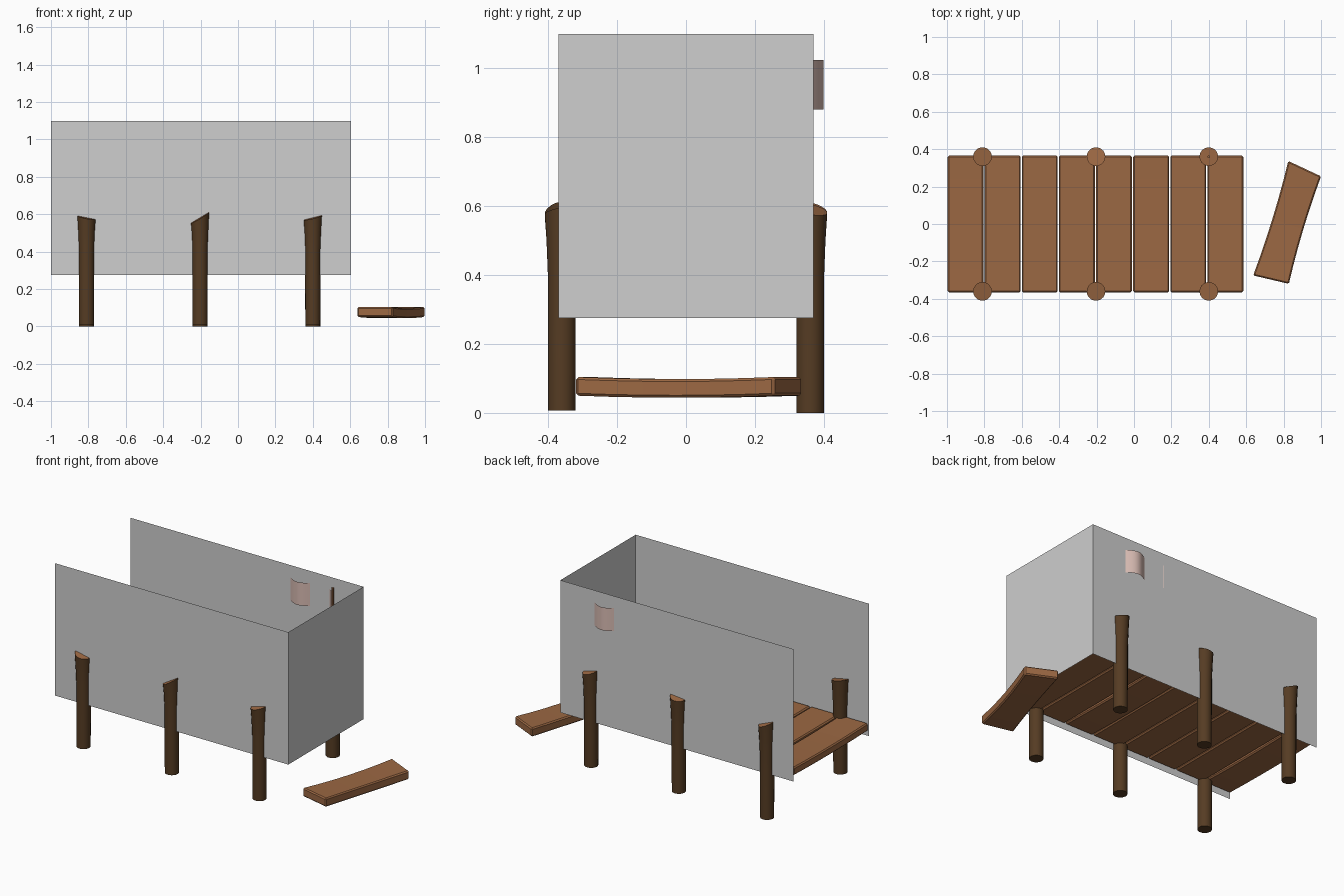
import bpy, bmesh, math
from mathutils import Vector

if "Cube" in bpy.data.objects:
    bpy.data.objects.remove(bpy.data.objects["Cube"])


def material(name, rgb):
    m = bpy.data.materials.new(name)
    m.diffuse_color = (*rgb, 1)
    m.use_nodes = True
    m.node_tree.nodes["Principled BSDF"].inputs["Base Color"].default_value = m.diffuse_color
    return m


WOOD = material("plank wood", (0.33, 0.138, 0.056))
BARK = material("dark bark", (0.092, 0.045, 0.017))
GREY = material("panel grey", (0.62, 0.62, 0.62))
CLOTH = material("pale pink cloth", (0.69, 0.50, 0.45))


def finish(name, bm, mats, smooth=False):
    bmesh.ops.recalc_face_normals(bm, faces=bm.faces)
    me = bpy.data.meshes.new(name)
    bm.to_mesh(me)
    bm.free()
    for m in mats:
        me.materials.append(m)
    ob = bpy.data.objects.new(name, me)
    bpy.context.collection.objects.link(ob)
    if smooth:
        bpy.ops.object.select_all(action='DESELECT')
        ob.select_set(True)
        bpy.context.view_layer.objects.active = ob
        bpy.ops.object.shade_smooth_by_angle(angle=math.radians(35))
    return ob


def plank(name, corners, z0, z1, sag=0.0, waist=0.0, steps=6):
    # corners: front-left, front-right, back-right, back-left
    fl, fr, br, bl = [Vector(c) for c in corners]
    bm = bmesh.new()
    rings = []
    for i in range(steps + 1):
        t = i / steps
        k = 4 * t * (1 - t)
        a, b = fl.lerp(bl, t), fr.lerp(br, t)
        a, b = a.lerp(b, waist * k), b.lerp(a, waist * k)
        rings.append([bm.verts.new((p.x, p.y, z - sag * k))
                      for p, z in ((a, z0), (b, z0), (b, z1), (a, z1))])
    for r, s in zip(rings, rings[1:]):
        for j in range(4):
            bm.faces.new((r[j], r[(j + 1) % 4], s[(j + 1) % 4], s[j]))
    bm.faces.new(rings[0])
    bm.faces.new(rings[-1])
    ob = finish(name, bm, [WOOD])
    bev = ob.modifiers.new("soft edges", 'BEVEL')
    bev.width = 0.007
    bev.segments = 1
    bev.limit_method = 'ANGLE'
    bev.angle_limit = math.radians(40)
    return ob


# deck planks
for i in range(8):
    x0 = -0.997 + i * 0.1985
    x1 = x0 + 0.192
    plank(f"deck_plank_{i + 1}",
          [(x0, -0.365), (x1, -0.365), (x1, 0.365), (x0, 0.365)],
          0.308, 0.358, sag=0.006 if i in (0, 5) else 0.0)

# loose plank lying beside the deck
plank("loose_plank", [(0.637, -0.275), (0.828, -0.32), (1.0, 0.255), (0.825, 0.337)],
      0.05, 0.104, sag=0.006, waist=0.05)


# flared posts with slanted pale tops
def post(name, x, y, base, slope_x, slope_y, top=0.59, sides=18):
    bm = bmesh.new()
    rings = []
    for z, r in ((base, 0.040), (0.2, 0.041), (0.4, 0.041), (0.5, 0.045), (top, 0.050)):
        ring = []
        for k in range(sides):
            a = 2 * math.pi * k / sides
            dx, dy = r * math.cos(a), r * math.sin(a)
            dz = slope_x * dx + slope_y * dy if z == top else 0
            ring.append(bm.verts.new((x + dx, y + dy, z + dz)))
        rings.append(ring)
    for r, s in zip(rings, rings[1:]):
        for k in range(sides):
            n = (k + 1) % sides
            bm.faces.new((r[k], r[n], s[n], s[k]))
    bm.faces.new(rings[0])
    bm.faces.new(rings[-1]).material_index = 1
    finish(name, bm, [BARK, WOOD], smooth=True)


for n, x, front_slope, back_slope in (("left", -0.81, -0.2, -0.4),
                                      ("middle", -0.203, 0.6, 0.1),
                                      ("right", 0.4, 0.25, -0.3)):
    post(f"front_post_{n}", x, -0.36, 0.007, front_slope, 0.15, top=0.583)
    post(f"back_post_{n}", x, 0.36, 0.0, back_slope, -0.2)


# thin upright panels around three sides
def sheet(name, path, z0, z1, mat, smooth=False):
    bm = bmesh.new()
    cols = [(bm.verts.new((x, y, z0)), bm.verts.new((x, y, z1))) for x, y in path]
    for a, b in zip(cols, cols[1:]):
        bm.faces.new((a[0], b[0], b[1], a[1]))
    return finish(name, bm, [mat], smooth)


sheet("front_panel", [(-1, -0.37), (0.605, -0.37)], 0.275, 1.098, GREY)
sheet("right_panel", [(0.605, -0.37), (0.605, 0.37)], 0.275, 1.098, GREY)
sheet("back_panel", [(0.605, 0.37), (-1, 0.37)], 0.275, 1.098, GREY)

# waving flag that weaves through the back panel
wave = []
for i in range(25):
    x = 0.4 - 0.3 * i / 24
    wave.append((x, 0.37 + 0.029 * math.sin(2 * math.pi * (0.37 - x) / 0.268)))
wave[0] = (0.4, 0.36)
sheet("flag", wave, 0.88, 1.023, CLOTH, smooth=True)

# slim flagpole on the back right post
bm = bmesh.new()
bmesh.ops.create_cone(bm, cap_ends=True, segments=8, radius1=0.007, radius2=0.007, depth=0.46)
bmesh.ops.translate(bm, verts=bm.verts, vec=(0.4, 0.36, 0.81))
finish("flagpole", bm, [WOOD], smooth=True)
